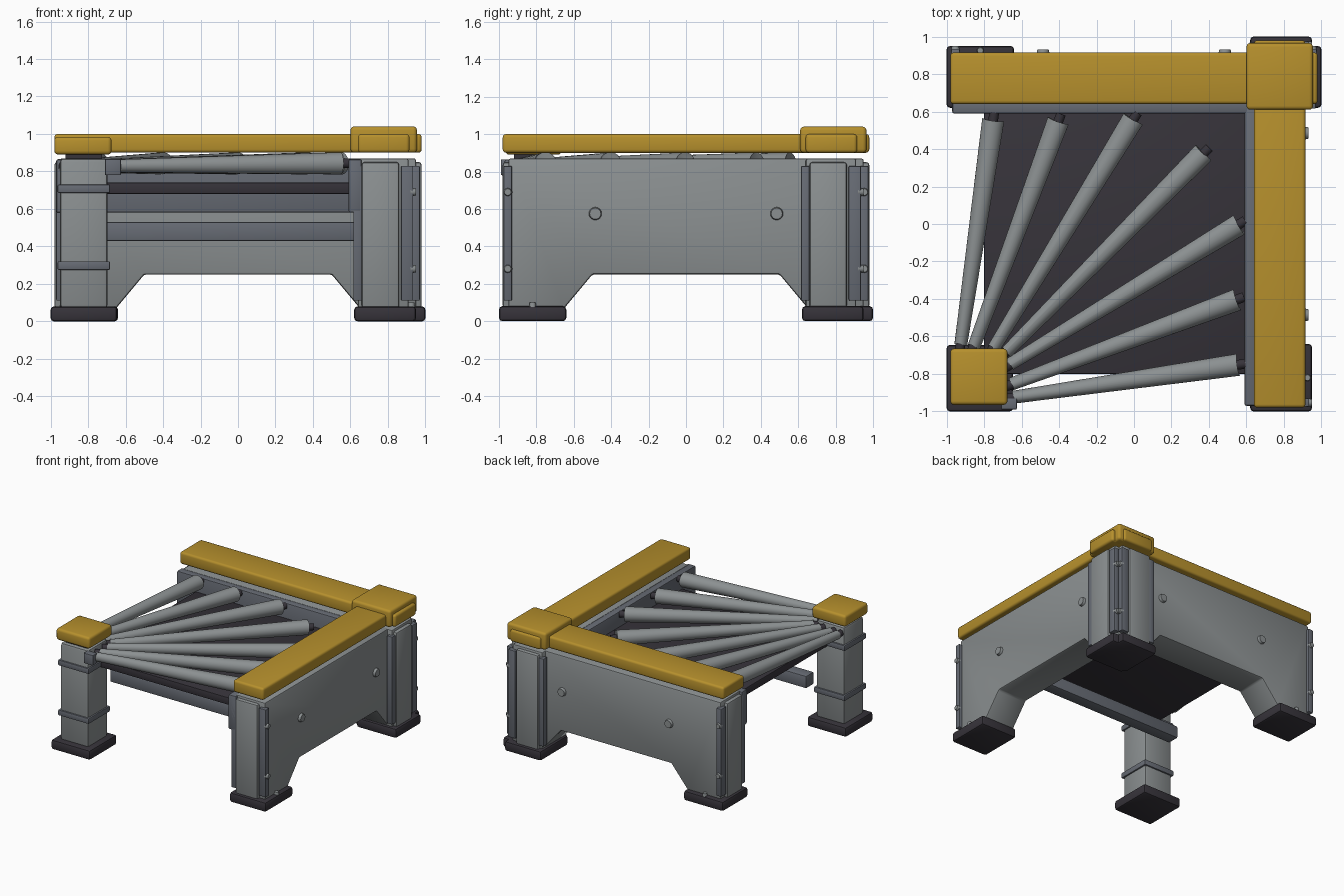
import bpy, bmesh, math
from mathutils import Vector

cube = bpy.data.objects.get("Cube")
if cube:
    bpy.data.objects.remove(cube, do_unlink=True)


def material(name, rgb):
    m = bpy.data.materials.new(name)
    m.use_nodes = True
    m.diffuse_color = (*rgb, 1)
    m.node_tree.nodes["Principled BSDF"].inputs["Base Color"].default_value = (*rgb, 1)
    return m


YELLOW = material("safety yellow", (0.47, 0.28, 0.026))
GREY = material("light grey metal", (0.26, 0.28, 0.285))
SLATE = material("slate metal", (0.135, 0.148, 0.175))
BLACK = material("dark rubber", (0.037, 0.033, 0.042))


def finish(bm, name, mat, swap=False, bevel=0.0, segments=2):
    """Bevel, optionally reflect across the x = y diagonal, and make the object."""
    if bevel:
        sharp = [e for e in bm.edges if e.calc_face_angle(0) > math.radians(30)]
        bmesh.ops.bevel(bm, geom=sharp, offset=bevel, segments=segments,
                        affect='EDGES', profile=0.5)
    if swap:
        for v in bm.verts:
            v.co.x, v.co.y = v.co.y, v.co.x
    bmesh.ops.recalc_face_normals(bm, faces=bm.faces[:])
    me = bpy.data.meshes.new(name)
    bm.to_mesh(me)
    bm.free()
    me.materials.append(mat)
    me.polygons.foreach_set("use_smooth", [True] * len(me.polygons))
    me.set_sharp_from_angle(angle=math.radians(35))
    ob = bpy.data.objects.new(name, me)
    bpy.context.collection.objects.link(ob)
    return ob


def box(name, mat, x, y, z, swap=False, bevel=0.01, segments=2):
    bm = bmesh.new()
    bmesh.ops.create_cube(bm, size=1)
    for v in bm.verts:
        for i, (lo, hi) in enumerate((x, y, z)):
            v.co[i] = (lo + hi) / 2 + v.co[i] * (hi - lo)
    return finish(bm, name, mat, swap, bevel, segments)


def rod(name, mat, p, q, r1, r2, swap=False, sides=24, bevel=0.0):
    p, q = Vector(p), Vector(q)
    bm = bmesh.new()
    bmesh.ops.create_cone(bm, cap_ends=True, segments=sides, radius1=r1,
                          radius2=r2, depth=(q - p).length)
    rot = (q - p).to_track_quat('Z', 'Y')
    for v in bm.verts:
        v.co = rot @ v.co + (p + q) / 2
    return finish(bm, name, mat, swap, bevel)


def side_unit(prefix, swap):
    """One long side: arched panel, guard rail, end posts, feet and bolts."""
    outline = [(-0.95, 0.07), (-0.65, 0.07), (-0.5, 0.25), (0.5, 0.25),
               (0.65, 0.07), (0.95, 0.07), (0.95, 0.87), (-0.95, 0.87)]
    bm = bmesh.new()
    face = bm.faces.new([bm.verts.new((0.64, y, z)) for y, z in outline])
    ext = bmesh.ops.extrude_face_region(bm, geom=[face])
    moved = [g for g in ext["geom"] if isinstance(g, bmesh.types.BMVert)]
    bmesh.ops.translate(bm, verts=moved, vec=(0.27, 0, 0))
    finish(bm, prefix + "_panel", GREY, swap, 0.012)

    box(prefix + "_inner_rail", SLATE, (0.59, 0.66), (-0.97, 0.65), (0.58, 0.865), swap)
    box(prefix + "_guard_rail", YELLOW, (0.64, 0.915), (-0.98, 0.98), (0.9, 1.0), swap, 0.018, 3)

    for end, s in (("near", -1), ("far", 1)):
        def span(a, b):
            return tuple(sorted((s * a, s * b)))
        tag = prefix + "_" + end
        box(tag + "_end_post", GREY, (0.66, 0.86), span(0.9, 0.98), (0.07, 0.85), swap, 0.015)
        box(tag + "_outer_strip", SLATE, (0.87, 0.935), span(0.93, 0.975), (0.11, 0.83), swap, 0.006)
        box(tag + "_inner_strip", SLATE, (0.615, 0.66), span(0.92, 0.97), (0.11, 0.83), swap, 0.006)
        box(tag + "_foot", BLACK, (0.62, 0.95), span(0.64, 1.0), (0, 0.08), swap, 0.018)
        rod(tag + "_foot_bolt", GREY, (0.925, s * 0.82, 0.07), (0.925, s * 0.82, 0.1),
            0.02, 0.016, swap, 12)
        for z in (0.28, 0.69):
            rod(tag + "_strip_bolt", GREY, (0.92, s * 0.953, z), (0.95, s * 0.953, z),
                0.025, 0.018, swap, 12)
        rod(tag + "_panel_bolt", GREY, (0.9, s * 0.485, 0.575), (0.93, s * 0.485, 0.575),
            0.037, 0.03, swap, 16)


side_unit("right", False)
side_unit("back", True)

# Corner cap joining the two guard rails
box("corner_cap", YELLOW, (0.6, 0.955), (0.61, 0.965), (0.9, 1.04), bevel=0.02, segments=3)

# Free standing pivot post
A, B = -0.95, -0.695
box("pivot_post", GREY, (A, B), (A, B), (0.07, 0.87), bevel=0.02)
for low in (0.275, 0.685):
    box("post_band", SLATE, (A - 0.012, B + 0.012), (A - 0.012, B + 0.012), (low, low + 0.045), bevel=0.006)
box("post_neck", BLACK, (A + 0.03, B - 0.03), (A + 0.03, B - 0.03), (0.86, 0.9), bevel=0)
box("post_cap", YELLOW, (-0.98, -0.675), (-0.965, -0.665), (0.89, 0.985), bevel=0.02, segments=3)
box("pivot_foot", BLACK, (-1, -0.645), (-1, -0.645), (0, 0.08), bevel=0.018)
box("roller_bracket", SLATE, (-0.71, -0.625), (-0.99, -0.93), (0.78, 0.865), bevel=0.006)

# Tray under the rollers and its cross beam
box("tray", BLACK, (-0.8, 0.62), (-0.8, 0.62), (0.68, 0.74), bevel=0.006)
box("cross_beam", SLATE, (-0.79, 0.66), (-0.53, -0.43), (0.43, 0.53), bevel=0.008)


def roller(inner, outer, swap=False):
    p, q = Vector((*inner, 0.83)), Vector((*outer, 0.843))
    d = (q - p).normalized()
    rod("roller", GREY, p, q, 0.034, 0.059, swap, 28, 0.006)
    rod("roller_axle", BLACK, p - d * 0.04, q + d * 0.045, 0.026, 0.026, swap, 12)


# Fan of tapered rollers, reflected across the diagonal
for inner, outer in (((-0.925, -0.64), (-0.752, 0.55)),
                     ((-0.855, -0.65), (-0.405, 0.545)),
                     ((-0.75, -0.66), (-0.005, 0.555))):
    for swap in (False, True):
        roller(inner, outer, swap)
roller((-0.68, -0.68), (0.37, 0.375))
